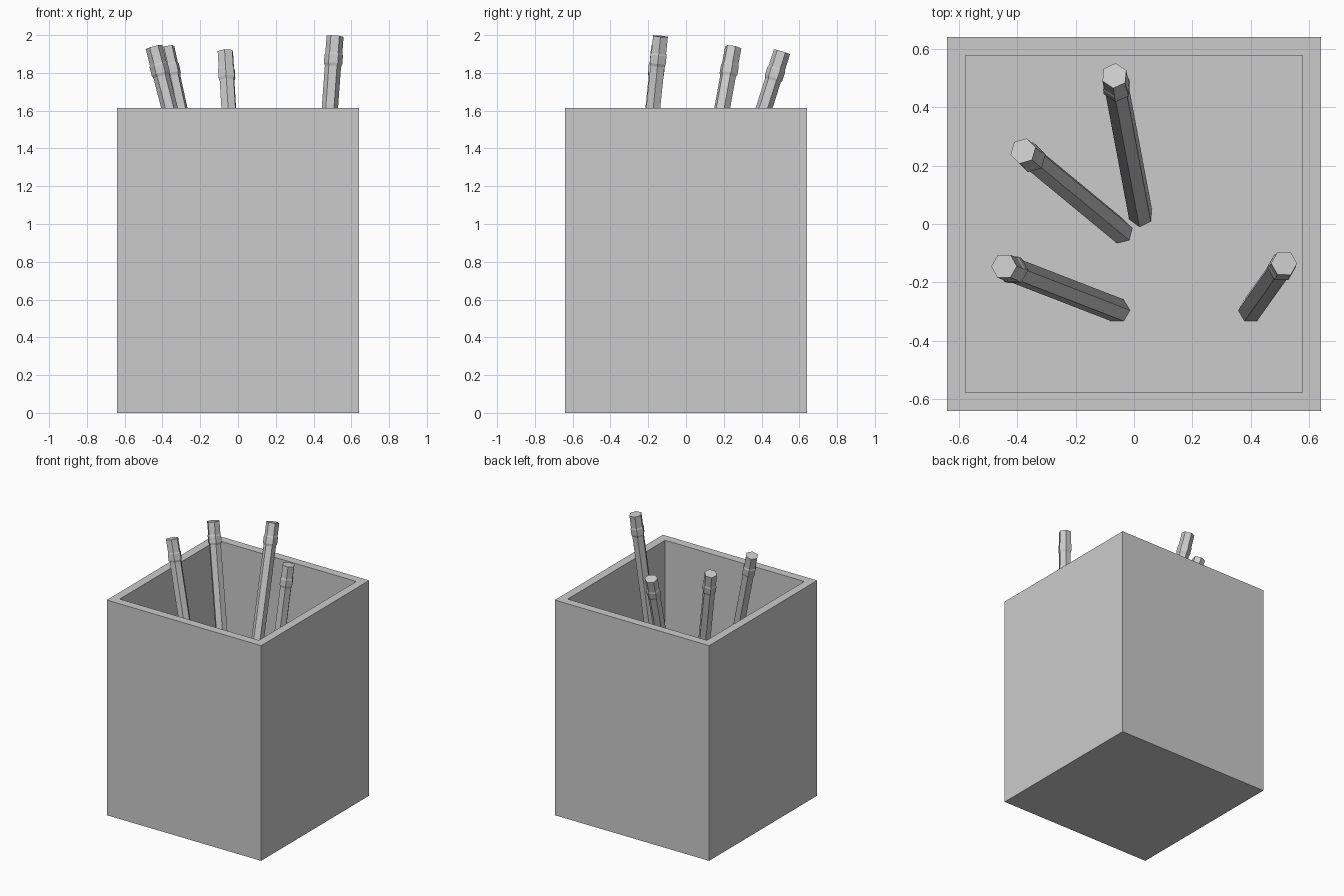
import bpy, bmesh, math
from mathutils import Vector, Matrix

if "Cube" in bpy.data.objects:
    bpy.data.objects.remove(bpy.data.objects["Cube"])

OUTER, INNER, HEIGHT, FLOOR = 0.64, 0.577, 1.613, 0.42


def add_object(name, bm):
    bmesh.ops.recalc_face_normals(bm, faces=bm.faces)
    mesh = bpy.data.meshes.new(name)
    bm.to_mesh(mesh)
    bm.free()
    obj = bpy.data.objects.new(name, mesh)
    bpy.context.collection.objects.link(obj)
    return obj


def skin(rings):
    """Join successive rings of points with quads and cap both ends."""
    bm = bmesh.new()
    loops = [[bm.verts.new(p) for p in ring] for ring in rings]
    n = len(loops[0])
    for a, b in zip(loops, loops[1:]):
        for i in range(n):
            j = (i + 1) % n
            bm.faces.new((a[i], a[j], b[j], b[i]))
    bm.faces.new(loops[0])
    bm.faces.new(loops[-1])
    return bm


def square(h, z):
    return [(-h, -h, z), (h, -h, z), (h, h, z), (-h, h, z)]


# Open square holder: outside wall, rim, inside wall, raised floor
add_object("holder_box", skin([square(OUTER, 0), square(OUTER, HEIGHT),
                               square(INNER, HEIGHT), square(INNER, FLOOR)]))


def pencil(name, bottom, top, twist):
    bottom, top = Vector(bottom), Vector(top)
    axis = top - bottom
    length = axis.length
    # distance along the pencil and radius: body, ferrule, eraser
    profile = [(-0.03, 0.043), (length - 0.16, 0.043), (length - 0.145, 0.049),
               (length - 0.10, 0.049), (length - 0.09, 0.045), (length, 0.045)]
    angles = [math.radians(twist + 60 * k) for k in range(6)]
    bm = skin([[(r * math.cos(a), r * math.sin(a), s) for a in angles]
               for s, r in profile])
    turn = Vector((0, 0, 1)).rotation_difference(axis).to_matrix().to_4x4()
    bm.transform(Matrix.Translation(bottom) @ turn)
    return add_object(name, bm)


# Leaning hexagonal pencils
pencil("pencil_back", (0.022, 0.035, FLOOR), (-0.067, 0.508, 1.912), 25)
pencil("pencil_middle", (-0.048, -0.024, FLOOR), (-0.38, 0.25, 1.935), 15)
pencil("pencil_left", (-0.058, -0.295, FLOOR), (-0.445, -0.145, 1.937), 0)
pencil("pencil_right", (0.40, -0.295, FLOOR), (0.514, -0.135, 1.994), 0)
